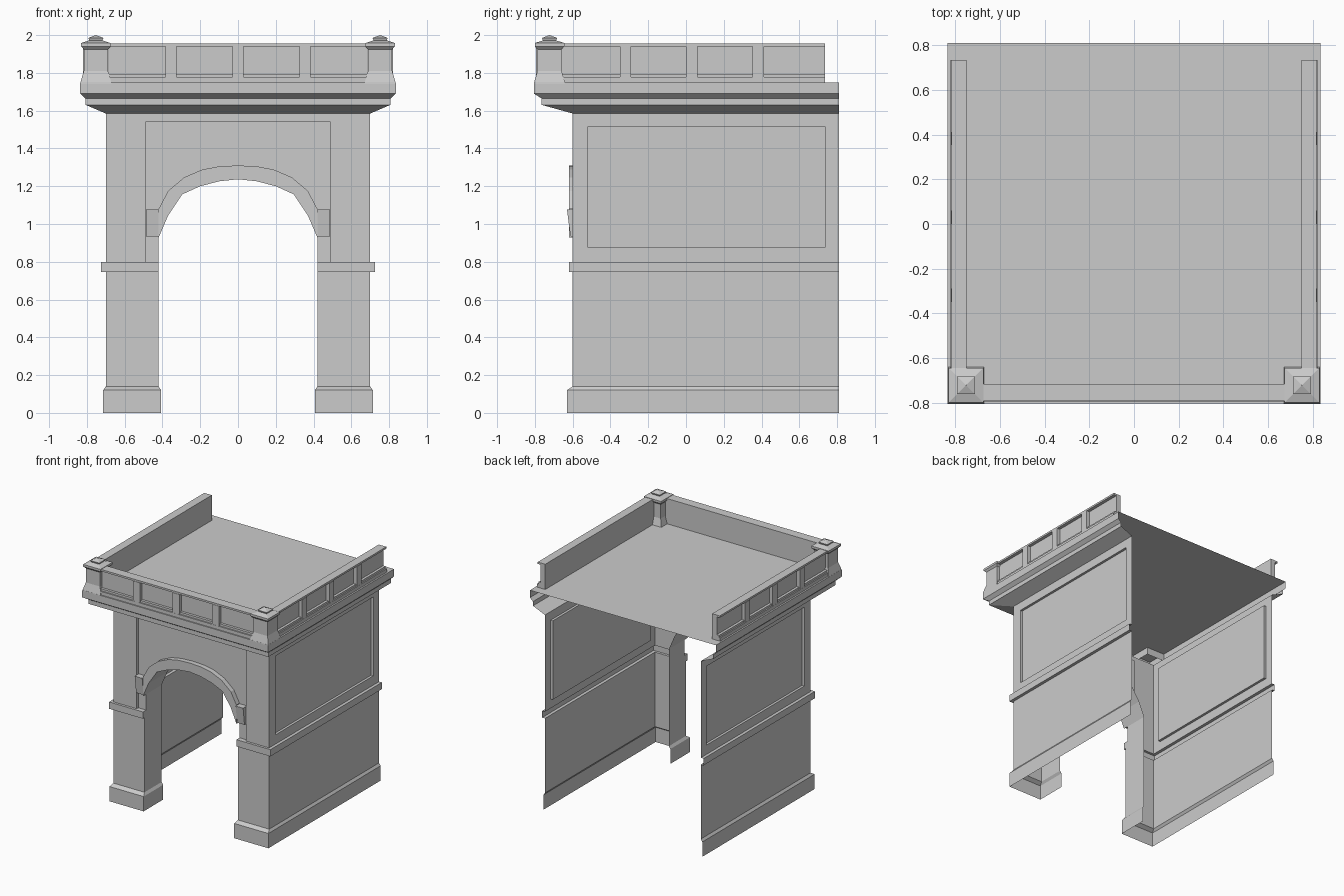
import bpy, bmesh

if "Cube" in bpy.data.objects:
    bpy.data.objects.remove(bpy.data.objects["Cube"])

BACK = 0.81      # open rear edge
WALL_TOP = 1.585


def finish(name, bm, mirror=False):
    bmesh.ops.remove_doubles(bm, verts=bm.verts, dist=0.0005)
    bmesh.ops.recalc_face_normals(bm, faces=bm.faces)
    me = bpy.data.meshes.new(name)
    bm.to_mesh(me)
    bm.free()
    ob = bpy.data.objects.new(name, me)
    bpy.context.collection.objects.link(ob)
    if mirror:
        m = ob.modifiers.new("mirror", 'MIRROR')
        m.use_clip = True
    return ob


def face(bm, pts):
    bm.faces.new([bm.verts.new(p) for p in pts])


def strip(bm, rows):
    """Skin successive rows of points with quads."""
    for a, b in zip(rows, rows[1:]):
        for i in range(len(a) - 1):
            face(bm, [a[i], a[i + 1], b[i + 1], b[i]])


def box(bm, x0, x1, y0, y1, z0, z1):
    r = bmesh.ops.create_cube(bm, size=1)
    for v in r["verts"]:
        v.co = (x1 if v.co.x > 0 else x0, y1 if v.co.y > 0 else y0, z1 if v.co.z > 0 else z0)


# Piers with plinth, jamb, string course and lower side wall (inner x, front y, outer x, z)
pier_profile = [(.407, -.63, .714, 0), (.407, -.63, .714, .12), (.42, -.6, .70, .14),
                (.42, -.6, .70, .745), (.42, -.62, .725, .745), (.42, -.62, .725, .80),
                (.42, -.6, .70, .80)]
bm = bmesh.new()
strip(bm, [[(i, -.38, z), (i, f, z), (o, f, z), (o, BACK, z)] for i, f, o, z in pier_profile])
finish("pier_and_lower_wall", bm, True)

# Upper side wall with sunken panel
def rect(x, y0, y1, z0, z1):
    return [(x, y0, z0), (x, y1, z0), (x, y1, z1), (x, y0, z1), (x, y0, z0)]

bm = bmesh.new()
strip(bm, [rect(.70, -.6, BACK, .80, WALL_TOP), rect(.70, -.52, .737, .875, 1.515),
           rect(.68, -.52, .737, .875, 1.515)])
face(bm, rect(.68, -.52, .737, .875, 1.515)[:4])
finish("upper_side_wall", bm, True)

# Front wall around the arch, sunk behind the corner strips
arch_in = [(0, 1.237), (.10, 1.226), (.20, 1.20), (.295, 1.157), (.37, 1.045), (.42, .928)]
arch_out = [(0, 1.31), (.10, 1.305), (.19, 1.288), (.285, 1.247), (.37, 1.175), (.42, 1.08)]
F, R = -.6, -.58
bm = bmesh.new()
face(bm, [(.49, F, .80), (.70, F, .80), (.70, F, WALL_TOP), (.49, F, WALL_TOP)])
face(bm, [(0, F, 1.54), (.49, F, 1.54), (.49, F, WALL_TOP), (0, F, WALL_TOP)])
edge = [(0, 1.54), (.49, 1.54), (.49, .80), (.42, .80)]
strip(bm, [[(x, F, z) for x, z in edge], [(x, R, z) for x, z in edge]])
strip(bm, [[(x, R, z) for x, z in arch_in], [(x, R, 1.54) for x, z in arch_in]])
face(bm, [(.42, R, .80), (.49, R, .80), (.49, R, 1.54), (.42, R, 1.54)])
jamb = arch_in + [(.42, .80)]
strip(bm, [[(x, R, z) for x, z in jamb], [(x, -.38, z) for x, z in jamb]])
finish("arch_wall", bm, True)

# Raised arch moulding
bm = bmesh.new()
strip(bm, [[(xo, R, zo), (xo, -.62, zo), (xi, -.62, zi), (xi, R, zi)]
           for (xi, zi), (xo, zo) in zip(arch_in, arch_out)])
finish("arch_moulding", bm, True)

# Tapered blocks at the arch springing
bm = bmesh.new()
box(bm, .42, .487, -.63, R, .935, 1.077)
for v in bm.verts:
    if v.co.y < -.6 and v.co.z < 1:
        v.co.y = -.612
finish("arch_impost", bm, True)

# Cornice (side x, front y, z) and flat roof
cornice = [(.70, -.6, WALL_TOP), (.805, -.762, 1.63), (.808, -.765, 1.63), (.808, -.765, 1.665),
           (.835, -.805, 1.69), (.835, -.805, 1.75)]
bm = bmesh.new()
strip(bm, [[(-s, BACK, z), (-s, f, z), (s, f, z), (s, BACK, z)] for s, f, z in cornice])
s, f, z = cornice[-1]
face(bm, [(-s, BACK, z), (-s, f, z), (s, f, z), (s, BACK, z)])
finish("cornice_and_roof", bm)


# Parapet runs: core, rails and dividers; u runs along, v runs outward
def parapet(name, u0, u1, v_in, v_out, dividers, place, mirror):
    bm = bmesh.new()
    box(bm, u0, u1, v_in, v_out - .027, 1.75, 1.945)
    box(bm, u0, u1, v_in, v_out, 1.94, 1.955)
    box(bm, u0, u1, v_out - .04, v_out + .004, 1.75, 1.778)
    box(bm, u0, u1, v_out - .04, v_out - .006, 1.778, 1.795)
    for u in dividers:
        box(bm, u - .03, u + .03, v_out - .04, v_out + .003, 1.778, 1.94)
    for v in bm.verts:
        v.co = place(*v.co)
    finish(name, bm, mirror)


parapet("front_parapet", -.685, .685, .717, .792, [-.355, 0, .355],
        lambda u, v, z: (u, -v, z), False)
parapet("side_parapet", -.66, .735, .75, .818, [-.32, .03, .383],
        lambda u, v, z: (v, u, z), True)

# Square corner posts with cap and finial (half width, z)
post = [(.083, 1.69), (.083, 1.745), (.064, 1.81), (.064, 1.925), (.078, 1.94), (.078, 1.958),
        (.035, 1.972), (.04, 1.985), (.001, 2.0)]
cx, cy = .7525, -.7225
bm = bmesh.new()
strip(bm, [[(cx + a * h, cy + b * h, z) for a, b in ((-1, -1), (1, -1), (1, 1), (-1, 1), (-1, -1))]
           for h, z in post])
finish("corner_post", bm, True)
